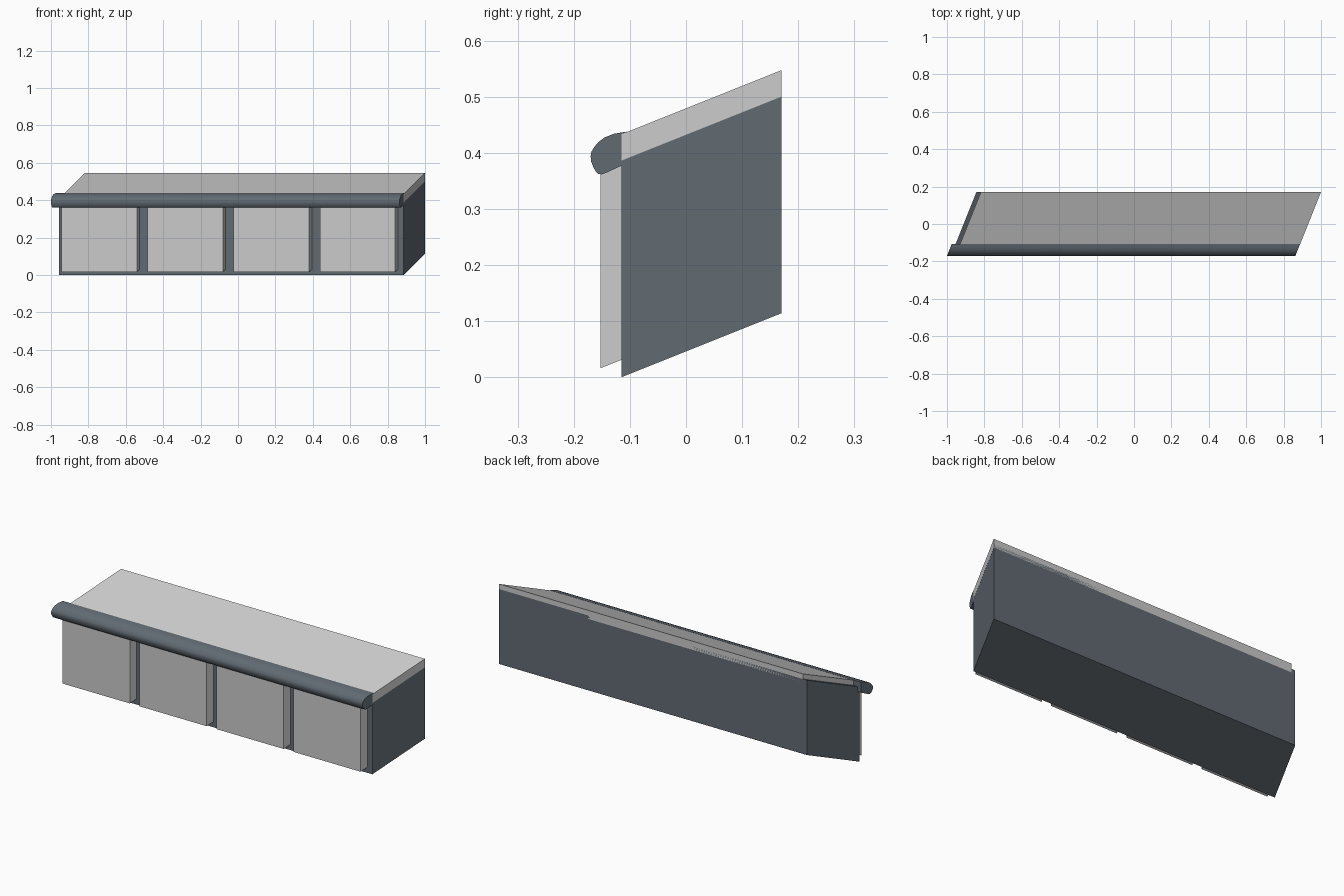
import bpy, bmesh

if "Cube" in bpy.data.objects:
    bpy.data.objects.remove(bpy.data.objects["Cube"])

FRONT, BACK, SHEAR = -0.115, 0.17, 0.4   # carcass depth; x and z both lean with y

dark = bpy.data.materials.new("dark_slate")
dark.diffuse_color = (0.12, 0.145, 0.17, 1)
dark.use_nodes = True
dark.node_tree.nodes["Principled BSDF"].inputs["Base Color"].default_value = dark.diffuse_color


def add_object(name, bm, mat=None):
    bmesh.ops.recalc_face_normals(bm, faces=bm.faces)
    me = bpy.data.meshes.new(name)
    bm.to_mesh(me)
    bm.free()
    ob = bpy.data.objects.new(name, me)
    bpy.context.collection.objects.link(ob)
    if mat:
        me.materials.append(mat)
    return ob


def leaning_box(name, x, y, z, mat=None):
    """Box with x and z ranges given at the carcass front, then sheared along y."""
    bm = bmesh.new()
    bmesh.ops.create_cube(bm, size=1)
    for v in bm.verts:
        px, py, pz = (r[0] if c < 0 else r[1] for r, c in zip((x, y, z), v.co))
        lean = SHEAR * (py - FRONT)
        v.co = (px + lean, py, pz + lean)
    return add_object(name, bm, mat)


# four cabinets, each with an inset door block running through the carcass
LEFT, RIGHT, COUNT = -0.957, 0.885, 4
width = (RIGHT - LEFT) / COUNT
for i in range(COUNT):
    x0 = LEFT + i * width
    x1 = x0 + width
    leaning_box(f"cabinet_{i + 1}", (x0, x1), (FRONT, BACK), (0, 0.405), dark)
    leaning_box(f"door_{i + 1}", (x0 + 0.028, x1 - 0.03),
                (-0.152, BACK - 0.001), (0.031, 0.377))

# worktop slab, a little short at the left end
leaning_box("worktop", (-0.933, RIGHT + 0.0005), (FRONT, BACK), (0.386, 0.433))

# rounded front edge, swept along x
profile = [(-0.106, 0.4375), (-0.128, 0.434), (-0.1455, 0.427), (-0.156, 0.419),
           (-0.163, 0.411), (-0.1685, 0.402), (-0.170, 0.394), (-0.169, 0.384),
           (-0.165, 0.374), (-0.161, 0.367), (-0.156, 0.362), (-0.150, 0.3615),
           (-0.144, 0.3635), (-0.106, 0.381)]
bm = bmesh.new()
ends = [[bm.verts.new((x + SHEAR * (y - FRONT), y, z)) for y, z in profile]
        for x in (-0.978, RIGHT)]
for end in ends:
    bm.faces.new(end)
for i in range(len(profile)):
    j = (i + 1) % len(profile)
    bm.faces.new((ends[0][i], ends[0][j], ends[1][j], ends[1][i]))
edge = add_object("worktop_front_edge", bm, dark)
bpy.context.view_layer.objects.active = edge
edge.select_set(True)
bpy.ops.object.shade_smooth_by_angle(angle=0.6)
